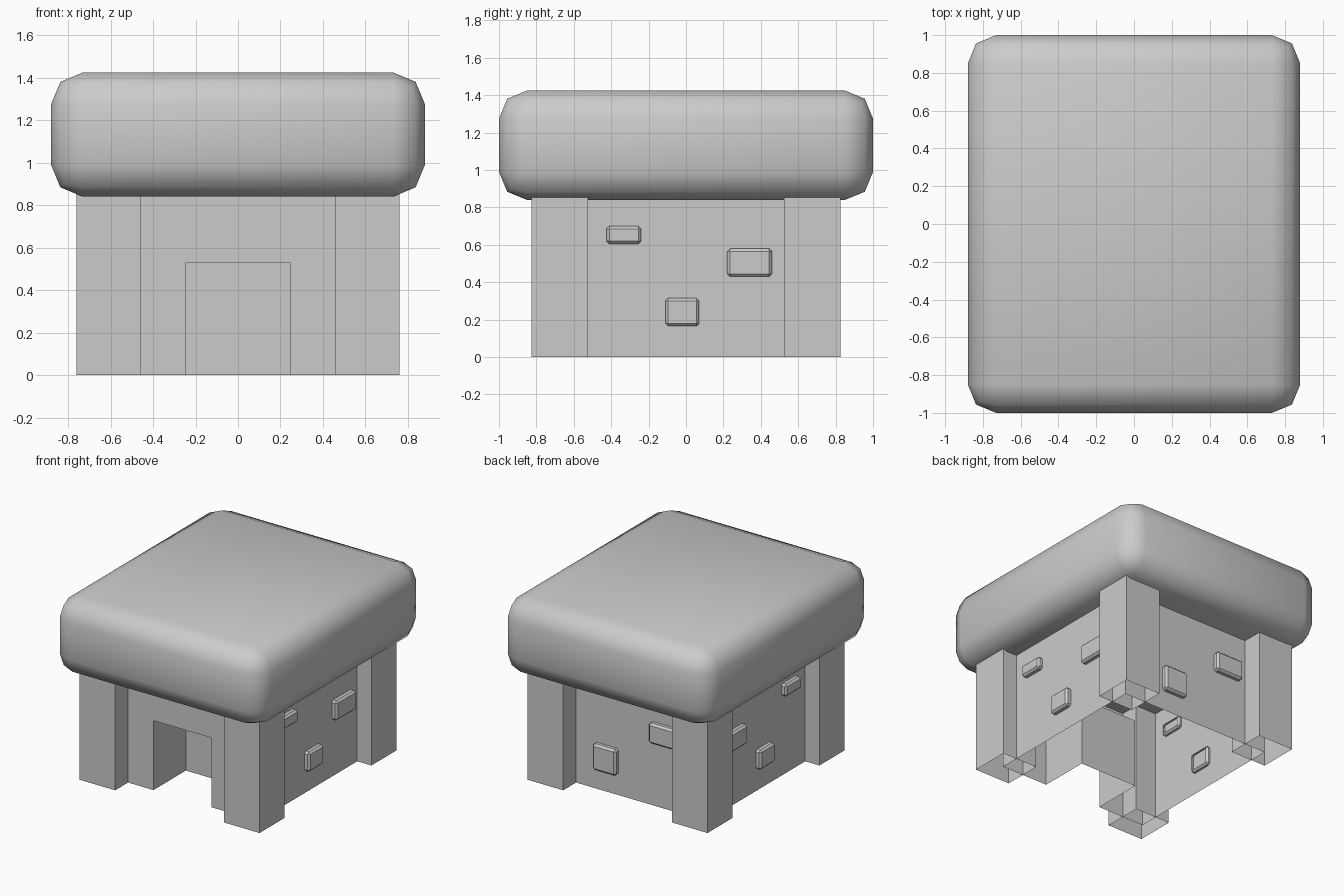
import bpy
import bmesh
from mathutils import Vector

cube = bpy.data.objects.get("Cube")
if cube:
    bpy.data.objects.remove(cube, do_unlink=True)

STONE = (0.6, 0.6, 0.6, 1)
mat = bpy.data.materials.new("grey_stone")
mat.use_nodes = True
mat.diffuse_color = STONE
mat.node_tree.nodes["Principled BSDF"].inputs["Base Color"].default_value = STONE


def box(name, low, high, open_sides=(), bevel=0, segments=1, smooth=False):
    """Box between two corners, leaving out the faces that look along open_sides."""
    low, high = Vector(low), Vector(high)
    bm = bmesh.new()
    bmesh.ops.create_cube(bm, size=1)
    for v in bm.verts:
        v.co = (low + high) / 2 + v.co * (high - low)
    if bevel:
        bmesh.ops.bevel(bm, geom=bm.edges[:], offset=bevel, segments=segments,
                        profile=0.5, affect='EDGES')
    bm.normal_update()
    gone = [f for f in bm.faces
            if any(f.normal.dot(Vector(d)) > 0.99 for d in open_sides)]
    bmesh.ops.delete(bm, geom=gone, context='FACES')
    for f in bm.faces:
        f.smooth = smooth
    return finish(name, bm)


def finish(name, bm):
    mesh = bpy.data.meshes.new(name)
    bm.to_mesh(mesh)
    bm.free()
    mesh.materials.append(mat)
    obj = bpy.data.objects.new(name, mesh)
    bpy.context.collection.objects.link(obj)
    return obj


UP, DOWN, FRONT, BACK = (0, 0, 1), (0, 0, -1), (0, -1, 0), (0, 1, 0)
WX, WY, TOP = 0.64, 0.67, 0.87     # wall half width, half depth, height
DX, DZ, DY = 0.245, 0.53, -0.28    # doorway half width, height, inner end

# Rounded slab roof
box("roof", (-0.88, -1, 0.84), (0.88, 1, 1.425), bevel=0.15, segments=2, smooth=True)

# Thin side and back walls, open underneath
box("walls", (-WX, -WY, 0), (WX, WY, TOP), (UP, DOWN, FRONT))

# Front wall around the doorway
bm = bmesh.new()
outline = [(-WX, 0), (-DX, 0), (-DX, DZ), (DX, DZ), (DX, 0), (WX, 0), (WX, TOP), (-WX, TOP)]
bm.faces.new([bm.verts.new((x, -WY, z)) for x, z in outline])
finish("front_wall", bm)

# Recessed doorway, seen from inside its box
doorway = box("doorway", (-DX, -WY, 0), (DX, DY, DZ), (FRONT, DOWN))
doorway.data.flip_normals()

# Corner pillars
for sx, side in ((-1, "right"), (1, "left")):
    for sy, end in ((-1, "front"), (1, "back")):
        x, y = sx * 0.61, sy * 0.675
        box(f"{end}_{side}_pillar", (x - 0.15, y - 0.15, 0), (x + 0.15, y + 0.15, TOP),
            (UP, DOWN))

# Protruding stones on both sides: y range, z range
side_stones = [(-0.425, -0.24, 0.605, 0.70), (0.22, 0.46, 0.43, 0.58), (-0.11, 0.07, 0.165, 0.315)]
for sx, side in ((-1, "right"), (1, "left")):
    for i, (y0, y1, z0, z1) in enumerate(side_stones):
        xs = sorted((sx * (WX - 0.03), sx * (WX + 0.04)))
        box(f"{side}_stone_{i + 1}", (xs[0], y0, z0), (xs[1], y1, z1),
            [(-sx, 0, 0)], bevel=0.015)

# Protruding stones on the back: x range, z range
for i, (x0, x1, z0, z1) in enumerate([(0.1, 0.3, 0.155, 0.355), (-0.41, -0.175, 0.485, 0.64)]):
    box(f"back_stone_{i + 1}", (x0, WY - 0.03, z0), (x1, WY + 0.04, z1), [FRONT], bevel=0.015)
